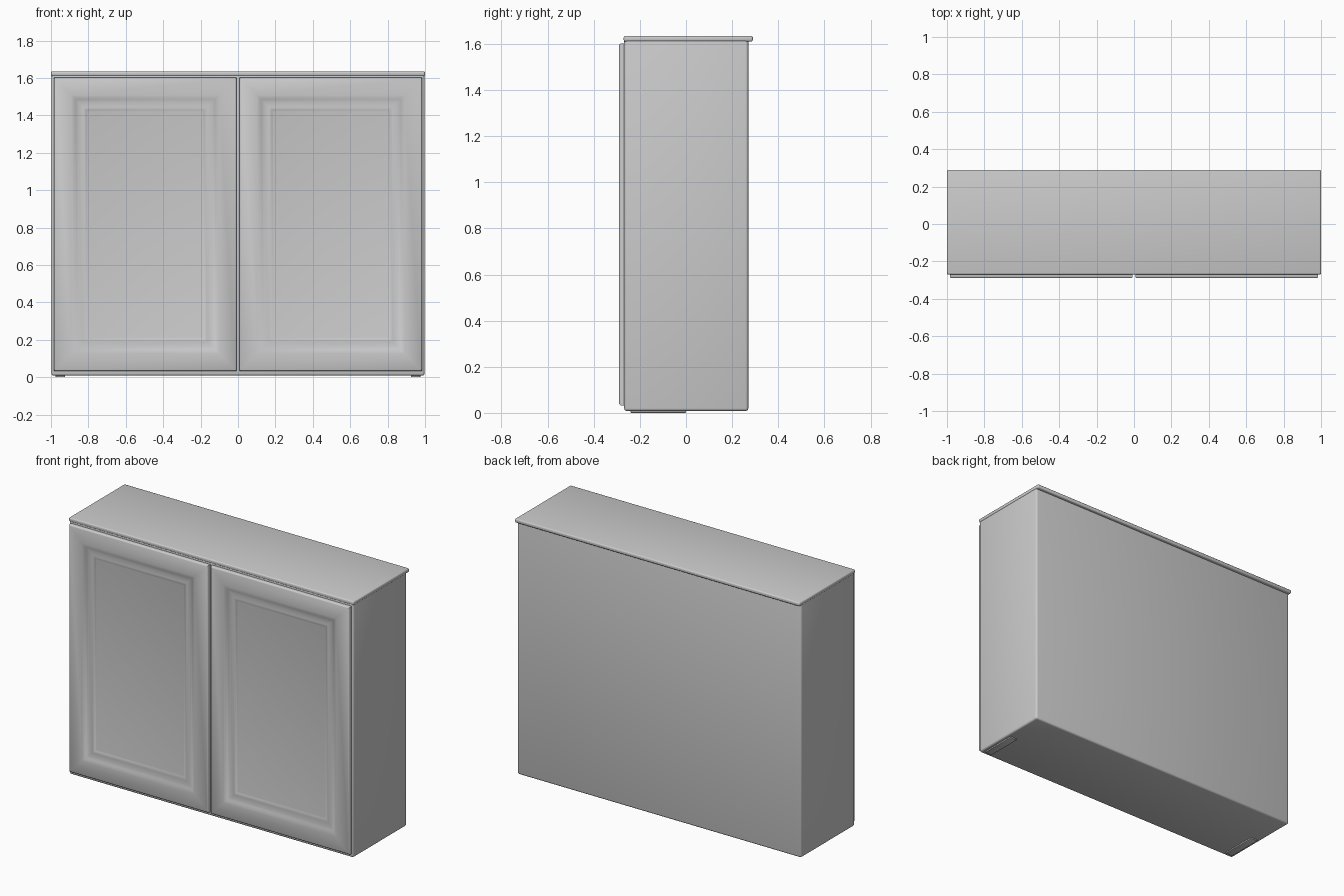
import bpy, bmesh, math
from mathutils import Vector

if "Cube" in bpy.data.objects:
    bpy.data.objects.remove(bpy.data.objects["Cube"])

# one flat colour for the whole cabinet
grey = bpy.data.materials.new("cabinet_grey")
grey.diffuse_color = (0.6, 0.6, 0.6, 1.0)
grey.use_nodes = True
grey.node_tree.nodes["Principled BSDF"].inputs["Base Color"].default_value = grey.diffuse_color


def finish(name, bm):
    bmesh.ops.recalc_face_normals(bm, faces=bm.faces)
    mesh = bpy.data.meshes.new(name)
    bm.to_mesh(mesh)
    bm.free()
    mesh.materials.append(grey)
    ob = bpy.data.objects.new(name, mesh)
    bpy.context.collection.objects.link(ob)
    bpy.ops.object.select_all(action='DESELECT')
    ob.select_set(True)
    bpy.context.view_layer.objects.active = ob
    bpy.ops.object.shade_smooth_by_angle(angle=math.radians(32))
    return ob


def box(name, lo, hi, r=0.01, seg=3):
    lo, hi = Vector(lo), Vector(hi)
    bm = bmesh.new()
    bmesh.ops.create_cube(bm, size=1)
    size, mid = hi - lo, (hi + lo) / 2
    for v in bm.verts:
        v.co = Vector([v.co[i] * size[i] + mid[i] for i in range(3)])
    bmesh.ops.bevel(bm, geom=bm.edges[:], offset=r, segments=seg,
                    profile=0.5, affect='EDGES')
    return finish(name, bm)


# door section: (inset from the edge, y), from the back rim to the panel
DOOR = [(0.0, -0.262), (0.0, -0.282), (0.003, -0.287), (0.008, -0.290),
        (0.095, -0.290), (0.105, -0.288), (0.118, -0.281), (0.132, -0.2775),
        (0.150, -0.2765), (0.160, -0.2775), (0.168, -0.2765),
        (0.175, -0.273), (0.182, -0.2715)]


def door(name, x0, x1, z0, z1):
    bm = bmesh.new()
    rings = []
    for d, y in DOOR:
        rings.append([bm.verts.new(p) for p in (
            (x0 + d, y, z0 + d), (x1 - d, y, z0 + d),
            (x1 - d, y, z1 - d), (x0 + d, y, z1 - d))])
    for a, b in zip(rings, rings[1:]):
        for i in range(4):
            j = (i + 1) % 4
            bm.faces.new((a[i], a[j], b[j], b[i]))
    bm.faces.new(rings[0])
    bm.faces.new(rings[-1])
    return finish(name, bm)


# carcass and the top board that overhangs at the back
box("cabinet_body", (-0.997, -0.268, 0.008), (0.997, 0.27, 1.625), 0.012)
box("top_board", (-1.0, -0.27, 1.61), (1.0, 0.29, 1.635), 0.008)

# pair of doors and a thin runner under each end
for side, s in (("left", -1), ("right", 1)):
    x0, x1 = sorted((s * 0.007, s * 0.985))
    door(side + "_door", x0, x1, 0.032, 1.602)
    x0, x1 = sorted((s * 0.925, s * 0.975))
    box(side + "_bottom_runner", (x0, -0.24, 0.0), (x1, 0.0, 0.015), 0.003, 2)
